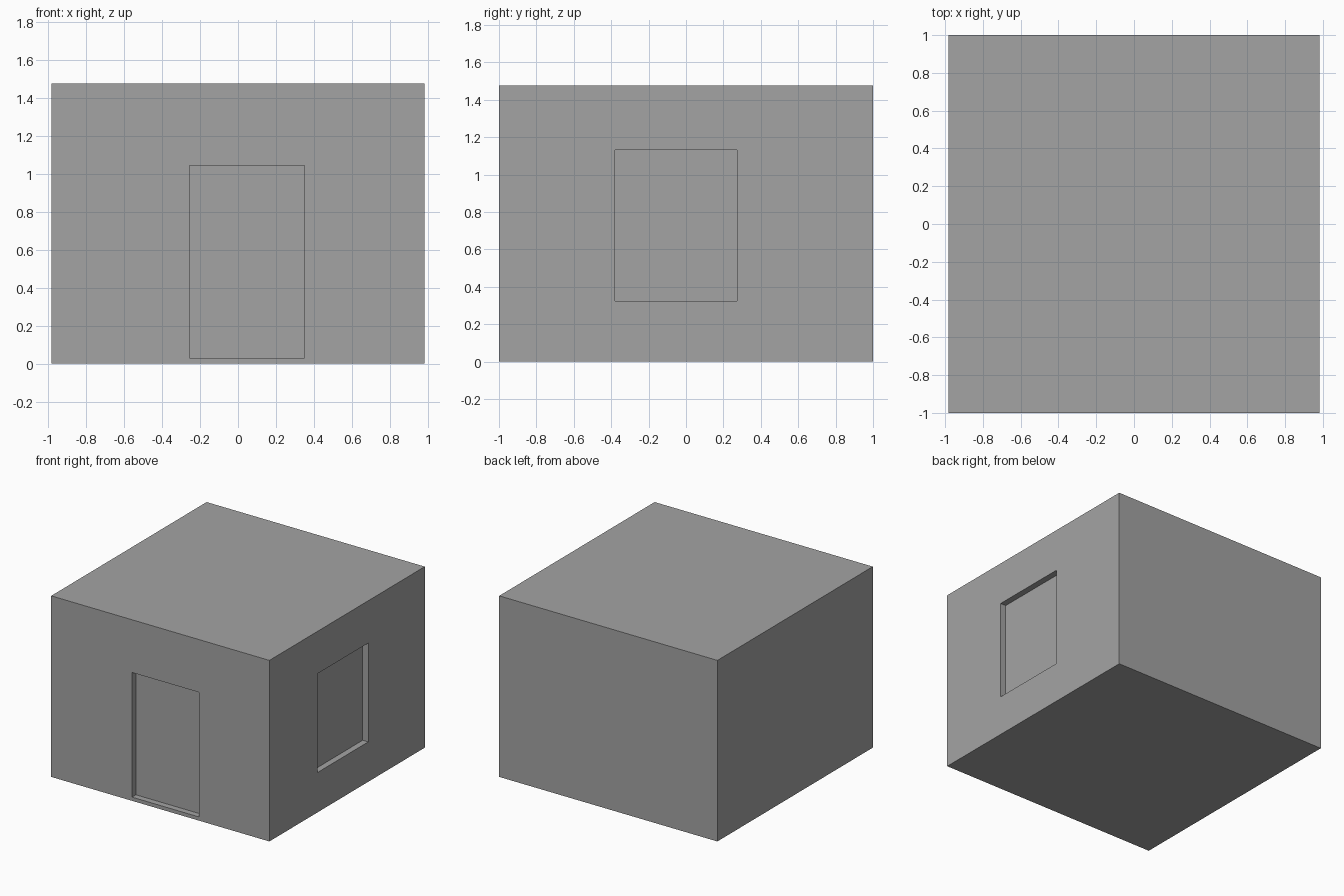
import bpy
import bmesh
from mathutils import Vector

HALF_X, HALF_Y, HEIGHT = 0.983, 1.0, 1.475
RECESS = 0.05

default_cube = bpy.data.objects.get("Cube")
if default_cube:
    bpy.data.objects.remove(default_cube, do_unlink=True)


def flat_material(name, colour):
    mat = bpy.data.materials.new(name)
    mat.use_nodes = True
    mat.diffuse_color = colour
    mat.node_tree.nodes["Principled BSDF"].inputs["Base Color"].default_value = colour
    return mat


def recess_opening(bm, direction, axis, across, upright):
    """Sink a rectangular opening into the wall facing the given direction."""
    bm.normal_update()
    wall = max(bm.faces, key=lambda f: (f.normal.dot(direction) > 0.9) * f.calc_area())
    middle = wall.calc_center_median()
    bmesh.ops.inset_individual(bm, faces=[wall], thickness=0.1)
    # Move the inner rectangle's corners to the opening's limits
    for v in wall.verts:
        v.co[axis] = across[v.co[axis] > middle[axis]]
        v.co.z = upright[v.co.z > middle.z]
    panel = bmesh.ops.extrude_discrete_faces(bm, faces=[wall])["faces"][0]
    bmesh.ops.translate(bm, verts=panel.verts[:], vec=-direction * RECESS)


# Plain box-shaped house body
bm = bmesh.new()
bmesh.ops.create_cube(bm, size=1.0)
bmesh.ops.translate(bm, verts=bm.verts, vec=(0, 0, 0.5))
bmesh.ops.scale(bm, verts=bm.verts, vec=(2 * HALF_X, 2 * HALF_Y, HEIGHT))

# Front doorway and side window
recess_opening(bm, Vector((0, -1, 0)), 0, (-0.255, 0.35), (0.03, 1.045))
recess_opening(bm, Vector((1, 0, 0)), 1, (-0.38, 0.273), (0.325, 1.13))
bmesh.ops.recalc_face_normals(bm, faces=bm.faces)

mesh = bpy.data.meshes.new("house_body")
bm.to_mesh(mesh)
bm.free()
mesh.materials.append(flat_material("wall_grey", (0.37, 0.37, 0.37, 1.0)))
house = bpy.data.objects.new("house_body", mesh)
bpy.context.collection.objects.link(house)
